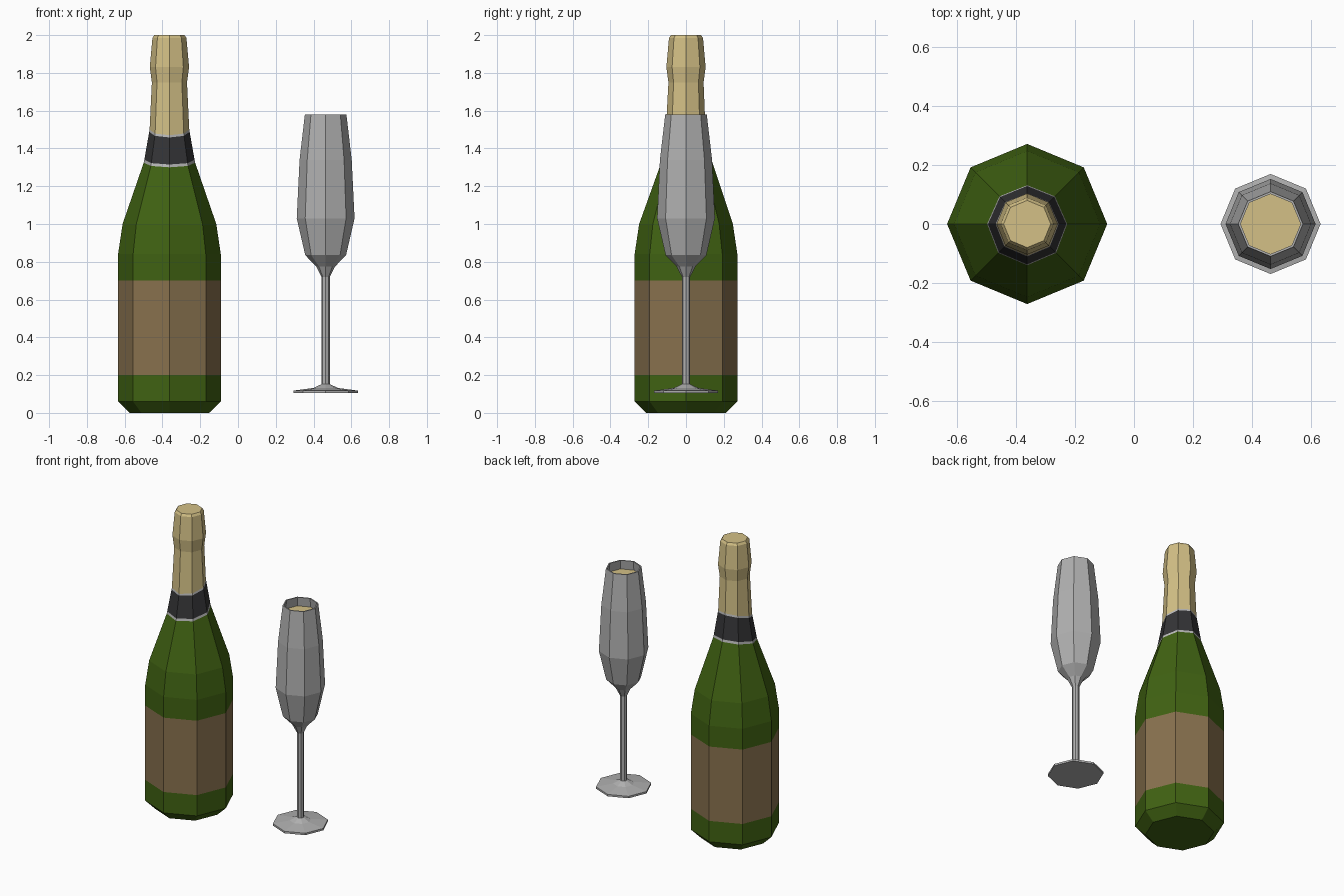
import bpy, bmesh, math

if "Cube" in bpy.data.objects:
    bpy.data.objects.remove(bpy.data.objects["Cube"])


def material(name, rgb):
    """Flat colour given as 0-255 sRGB, stored linear."""
    m = bpy.data.materials.new(name)
    lin = [((c / 255 + 0.055) / 1.055) ** 2.4 for c in rgb]
    m.diffuse_color = (*lin, 1)
    m.use_nodes = True
    m.node_tree.nodes["Principled BSDF"].inputs["Base Color"].default_value = m.diffuse_color
    return m


GREEN = material("green_bottle_glass", (64, 98, 18))
BROWN = material("brown_label", (136, 113, 78))
GOLD = material("gold", (211, 192, 134))
DARK = material("dark_collar", (52, 52, 54))
SILVER = material("silver_trim", (185, 185, 185))
GREY = material("clear_glass", (176, 176, 176))

SIDES = 8


def lathe(name, x, rings, mats, caps=(True, True)):
    """Spin rings of (radius, z, material of the band above, tilt to the back)
    around a vertical axis at x. Tilted rings stay on the slope of the profile."""
    bm = bmesh.new()
    loops = []
    for i, (r, z, m, *t) in enumerate(rings):
        tilt = t[0] if t else 0
        slope = t[1] if t else 0
        loop = []
        for k in range(SIDES):
            a = 2 * math.pi * k / SIDES
            dz = tilt * math.sin(a)
            rr = r + slope * dz
            loop.append(bm.verts.new((x + rr * math.cos(a), rr * math.sin(a), z + dz)))
        loops.append(loop)
    for i in range(len(loops) - 1):
        lo, hi = loops[i], loops[i + 1]
        for k in range(SIDES):
            n = (k + 1) % SIDES
            bm.faces.new((lo[k], lo[n], hi[n], hi[k])).material_index = rings[i][2]
    if caps[0]:
        bm.faces.new(loops[0][::-1]).material_index = rings[0][2]
    if caps[1]:
        bm.faces.new(loops[-1]).material_index = rings[-1][2]
    me = bpy.data.meshes.new(name)
    bm.to_mesh(me)
    bm.free()
    for m in mats:
        me.materials.append(m)
    ob = bpy.data.objects.new(name, me)
    bpy.context.collection.objects.link(ob)
    return ob


# Bottle: green body, brown label, dark collar with silver trim, gold foil
S = -0.165  # neck slope
lathe("bottle", -0.363, [
    (0.210, 0.00, 0),
    (0.272, 0.06, 0),
    (0.272, 0.20, 1),
    (0.272, 0.70, 0),
    (0.272, 0.84, 0),
    (0.248, 1.00, 0),
    (0.136, 1.325, 4, 0.025, S),
    (0.133, 1.340, 3, 0.025, S),
    (0.107, 1.488, 4, 0.03, -0.1),
    (0.105, 1.500, 2, 0.03, -0.1),
    (0.093, 1.75, 2),
    (0.104, 1.83, 2),
    (0.090, 1.985, 2),
    (0.080, 2.00, 2),
], [GREEN, BROWN, GOLD, DARK, SILVER])

# Flute glass: foot, stem, bowl outside, then back down the inside wall
GX = 0.464
lathe("flute_glass", GX, [
    (0.170, 0.105, 0),
    (0.170, 0.118, 0),
    (0.065, 0.132, 0),
    (0.022, 0.152, 0),
    (0.022, 0.72, 0),
    (0.050, 0.775, 0),
    (0.108, 0.835, 0),
    (0.153, 1.03, 0),
    (0.138, 1.34, 0),
    (0.110, 1.58, 0),
    (0.102, 1.58, 0),
    (0.130, 1.34, 0),
    (0.145, 1.03, 0),
    (0.100, 0.845, 0),
    (0.030, 0.80, 0),
], [GREY])

# Wine inside the bowl
lathe("wine", GX, [
    (0.028, 0.803, 0),
    (0.098, 0.848, 0),
    (0.143, 1.03, 0),
    (0.128, 1.34, 0),
    (0.107, 1.52, 0),
], [GOLD])
